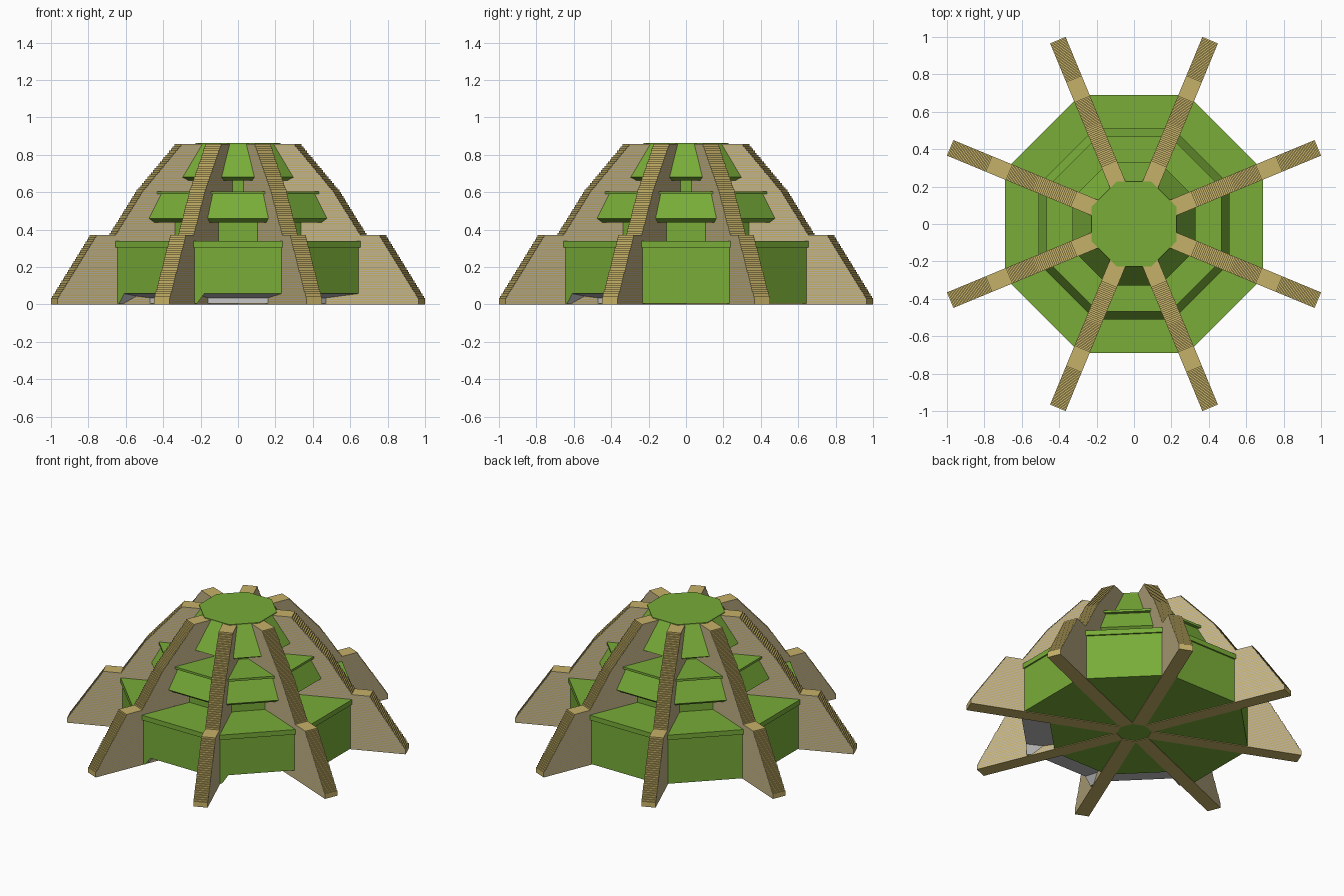
import bpy, bmesh, math
from mathutils import Matrix

old = bpy.data.objects.get("Cube")
if old:
    bpy.data.objects.remove(old, do_unlink=True)


def material(name, rgb):
    m = bpy.data.materials.new(name)
    m.use_nodes = True
    m.diffuse_color = (*rgb, 1)
    m.node_tree.nodes["Principled BSDF"].inputs["Base Color"].default_value = (*rgb, 1)
    return m


GREEN = material("leaf green", (0.188, 0.413, 0.040))
TAN = material("sandstone tan", (0.565, 0.440, 0.138))
STONE = material("pale stone", (0.539, 0.479, 0.392))
GREY = material("light grey", (0.565, 0.565, 0.565))

TAN8 = math.tan(math.pi / 8)   # half side of an octagon per unit of apothem
EIGHTH = math.pi / 4


def finish(bm, name, mats):
    mesh = bpy.data.meshes.new(name)
    bm.to_mesh(mesh)
    bm.free()
    for m in mats:
        mesh.materials.append(m)
    return add(name, mesh)


def add(name, mesh, angle=0):
    ob = bpy.data.objects.new(name, mesh)
    ob.rotation_euler.z = angle
    bpy.context.collection.objects.link(ob)
    return ob


def facet(bm, profile, angle, grey_rows=()):
    """One side of an octagonal body: a profile of (apothem, z), top to bottom."""
    rot = Matrix.Rotation(angle, 3, 'Z')
    rows = []
    for a, z in profile:
        ends = (-1, 1) if a else (0,)
        rows.append([bm.verts.new(rot @ Matrix.Identity(3) @ Matrix.Translation((a, s * a * TAN8, z)).translation)
                     for s in ends])
    for i, (up, low) in enumerate(zip(rows, rows[1:])):
        face = bm.faces.new(up + low[::-1])
        face.material_index = int(i in grey_rows)


# Tiered octagonal tower, from the cap down to the foot of the wall
tiers = [(0, .862), (.226, .862), (.226, .855), (.33, .68), (.30, .663), (.19, .663),
         (.19, .605), (.467, .605), (.467, .59), (.445, .59), (.51, .46), (.48, .437),
         (.37, .437), (.37, .338), (.69, .338), (.69, .305), (.68, .305)]
closed_foot = [(.68, .004), (0, .004)]
open_foot = [(.68, .058), (.505, .035), (.505, .004), (0, .004)]
front_angles = [-math.pi / 2 + k * EIGHTH for k in (-1, 0, 1)]

bm = bmesh.new()
first = len(tiers)
for k in range(8):
    angle = -math.pi / 2 + k * EIGHTH
    if k in (7, 0, 1):
        facet(bm, tiers + open_foot, angle, (first, first + 1))
    else:
        facet(bm, tiers + closed_foot, angle)
bmesh.ops.remove_doubles(bm, verts=bm.verts, dist=1e-4)
bmesh.ops.recalc_face_normals(bm, faces=bm.faces)
finish(bm, "tiered_tower", [GREEN, GREY])

# Slanted jamb at one end of each low front opening
bm = bmesh.new()
rings = []
for a in (.56, .68):
    left = -a * TAN8
    rings.append([bm.verts.new((a, t, z)) for t, z in
                  ((left, .004), (-.22, .004), (-.18, .058), (left, .058))])
inner, outer = rings
bm.faces.new(inner)
bm.faces.new(outer[::-1])
for i in range(4):
    j = (i + 1) % 4
    face = bm.faces.new((inner[i], outer[i], outer[j], inner[j]))
    face.material_index = int(i == 1)
bmesh.ops.recalc_face_normals(bm, faces=bm.faces)
jamb = finish(bm, "opening_jamb", [GREEN, GREY])
jamb.rotation_euler.z = front_angles[0]
for angle in front_angles[1:]:
    add("opening_jamb", jamb.data, angle)

# Stepped buttress: a stack of thin courses, with pale stripes on the two sides
outline = [(0, 1.064), (.03, 1.064), (.37, .837), (.3701, .728), (.604, .571), (.857, .344)]


def reach(z):
    for (z0, r0), (z1, r1) in zip(outline, outline[1:]):
        if z <= z1:
            return r0 + (r1 - r0) * (z - z0) / (z1 - z0)
    return outline[-1][1]


HEIGHT, STEPS, WIDTH, CORE = .857, 74, .09, .10
course = HEIGHT / STEPS
bm = bmesh.new()
for i in range(STEPS):
    r = reach((i + .5) * course)
    for half in (0, 1):
        z = (i + .25 + half / 2) * course
        place = Matrix.Translation(((r + CORE) / 2, 0, z))
        size = Matrix.Diagonal((r - CORE, WIDTH, course / 2, 1))
        verts = bmesh.ops.create_cube(bm, size=1, matrix=place @ size)["verts"]
        for face in {f for v in verts for f in v.link_faces}:
            face.normal_update()
            face.material_index = int(half == 1 and abs(face.normal.y) > .5)
buttress = finish(bm, "buttress", [TAN, STONE])
buttress.rotation_euler.z = EIGHTH / 2
for k in range(1, 8):
    add("buttress", buttress.data, EIGHTH * (k + .5))
